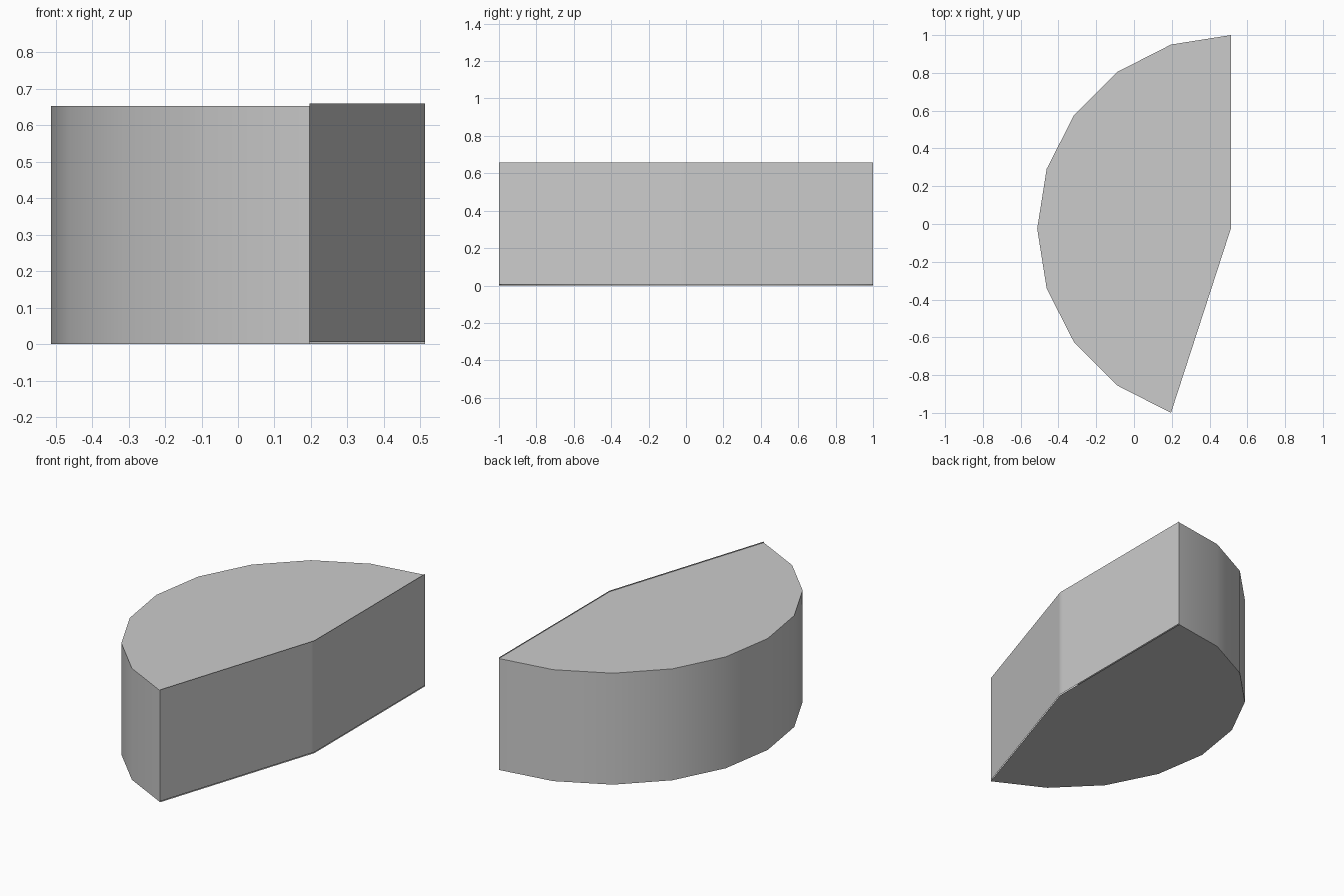
import bpy
from math import sin, cos, radians

if "Cube" in bpy.data.objects:
    bpy.data.objects.remove(bpy.data.objects["Cube"])

R = 1.025             # radius of the 20-sided cylinder
CX, CY = 0.5125, -0.025
H = 0.653
LIFT = 0.006          # cut panels sit slightly higher than the body


def wall(path, z0, z1, caps, name):
    """Upright wall along a path, optionally with top and bottom caps."""
    n = len(path)
    verts = [(x, y, z) for z in (z0, z1) for x, y in path]
    faces = [(i, i + 1, n + i + 1, n + i) for i in range(n - 1)]
    if caps:
        faces += [tuple(reversed(range(n))), tuple(range(n, 2 * n))]
    mesh = bpy.data.meshes.new(name)
    mesh.from_pydata(verts, [], faces)
    mesh.update()
    mesh.shade_smooth()
    mesh.set_sharp_from_angle(angle=radians(30))
    obj = bpy.data.objects.new(name, mesh)
    bpy.context.collection.objects.link(obj)
    return obj


# Rounded body: nine 18-degree sides, then the hub point where the cut folds
arc = [(CX + R * cos(radians(a)), CY + R * sin(radians(a)))
       for a in range(90, 253, 18)]
hub = (CX, CY)
body_path = arc + [hub]
body = wall(body_path, 0, H, True, "wedge_body")

# The cut side is left open on the body (last wall strip removed)
import bmesh
bm = bmesh.new()
bm.from_mesh(body.data)
bm.faces.ensure_lookup_table()
bmesh.ops.delete(bm, geom=[bm.faces[len(arc) - 1]], context='FACES_ONLY')
bm.to_mesh(body.data)
bm.free()


# Folded cut panel with tight support points beside the fold
def near_hub(p, t=0.02):
    return tuple(h + (q - h) * t for h, q in zip(hub, p))


wall([arc[-1], near_hub(arc[-1]), hub, near_hub(arc[0]), arc[0]],
     LIFT, H + LIFT, False, "cut_panel")
